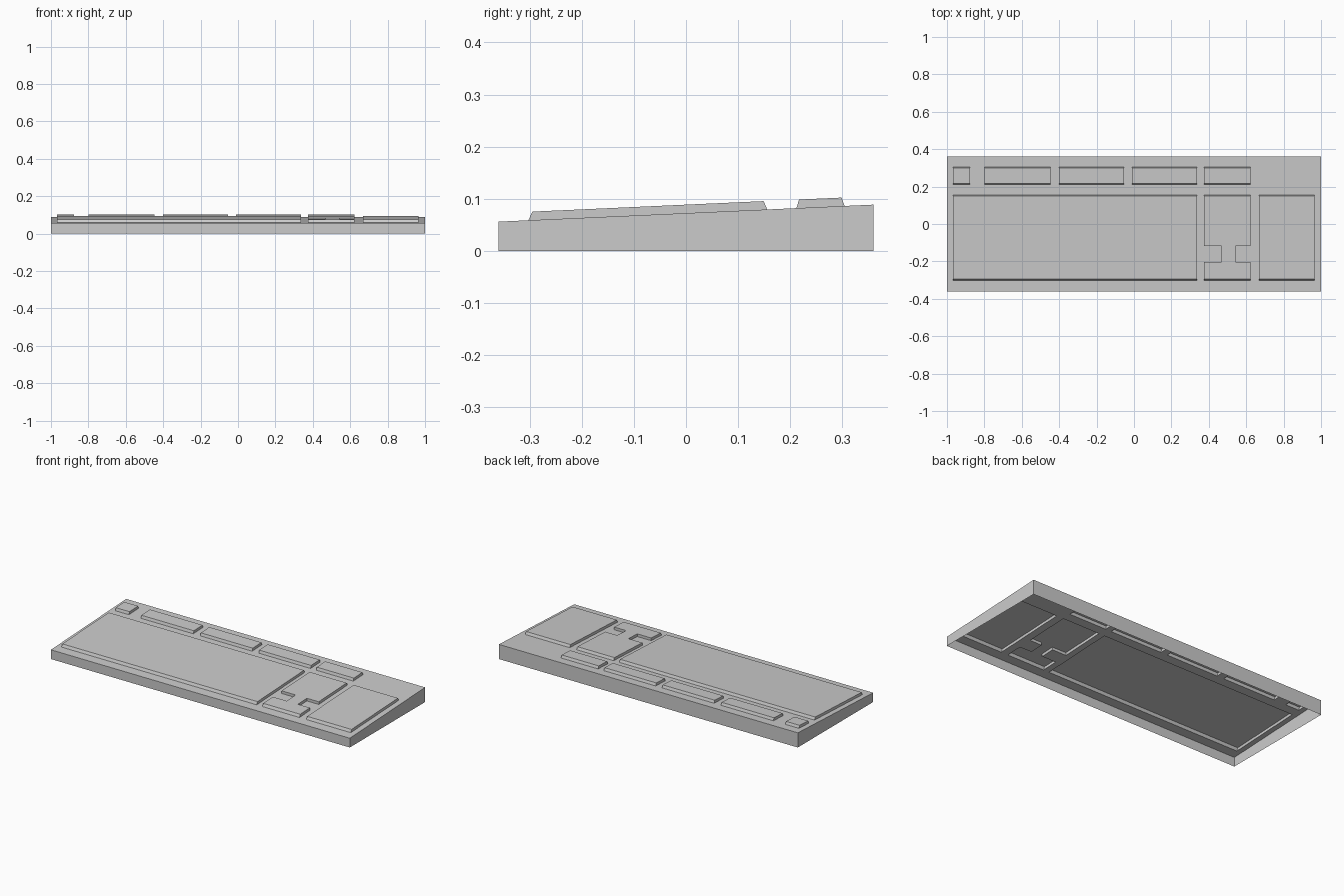
import bpy, bmesh, math

if "Cube" in bpy.data.objects:
    bpy.data.objects.remove(bpy.data.objects["Cube"])

FRONT, BACK = -0.36, 0.36          # case depth
LIFT = 0.0163                      # height of the key banks


def deck(y):
    # sloping top of the case
    return 0.056 + (y - FRONT) * 0.0453


# key bank footprints: x0, x1, y0, y1
banks = [(-0.969, 0.337, -0.3025, 0.156),      # main keys
         (0.669, 0.966, -0.3025, 0.156),       # number pad
         (0.375, 0.623, -0.118, 0.156),        # navigation keys
         (0.468, 0.543, -0.203, -0.118),       # up arrow
         (0.375, 0.623, -0.3025, -0.203)]      # lower arrows
# function row
banks += [(a, b, 0.212, 0.3045) for a, b in
          ((-0.969, -0.878), (-0.798, -0.447), (-0.401, -0.053),
           (-0.010, 0.337), (0.375, 0.623))]
# front and back rims of the banks lean inwards
lean = {-0.3025: 0.0075, 0.156: -0.007, 0.212: 0.005, 0.3045: -0.006}

xs = sorted({-1.0, 1.0} | {v for b in banks for v in b[:2]})
ys = sorted({FRONT, BACK} | {v for b in banks for v in b[2:]})

# deck grid, split along the bank outlines
bm = bmesh.new()
grid = [[bm.verts.new((x, y, deck(y))) for x in xs] for y in ys]
raised = []
for j in range(len(ys) - 1):
    for i in range(len(xs) - 1):
        f = bm.faces.new((grid[j][i], grid[j][i + 1],
                          grid[j + 1][i + 1], grid[j + 1][i]))
        c = f.calc_center_median()
        if any(a < c.x < b and p < c.y < q for a, b, p, q in banks):
            raised.append(f)

# side walls, open underneath
rim = [e for e in bm.edges if e.is_boundary]
out = bmesh.ops.extrude_edge_only(bm, edges=rim)
for v in out["geom"]:
    if isinstance(v, bmesh.types.BMVert):
        v.co.z = 0

# raise the key banks
out = bmesh.ops.extrude_face_region(bm, geom=raised)
for v in out["geom"]:
    if isinstance(v, bmesh.types.BMVert):
        shift = next((s for y, s in lean.items() if abs(v.co.y - y) < 1e-4), 0)
        v.co.y += shift
        v.co.z = deck(v.co.y) + LIFT
left = [f for f in raised if f.is_valid]
if left:
    bmesh.ops.delete(bm, geom=left, context='FACES')

# merge coplanar cells
bmesh.ops.dissolve_limit(bm, angle_limit=math.radians(0.5),
                         verts=bm.verts[:], edges=bm.edges[:])
bmesh.ops.recalc_face_normals(bm, faces=bm.faces[:])
top = max(bm.faces, key=lambda f: f.calc_center_median().z)
if top.normal.z < 0:
    bmesh.ops.reverse_faces(bm, faces=bm.faces[:])

mesh = bpy.data.meshes.new("keyboard_shell")
bm.to_mesh(mesh)
bm.free()
bpy.context.collection.objects.link(bpy.data.objects.new("keyboard_shell", mesh))
